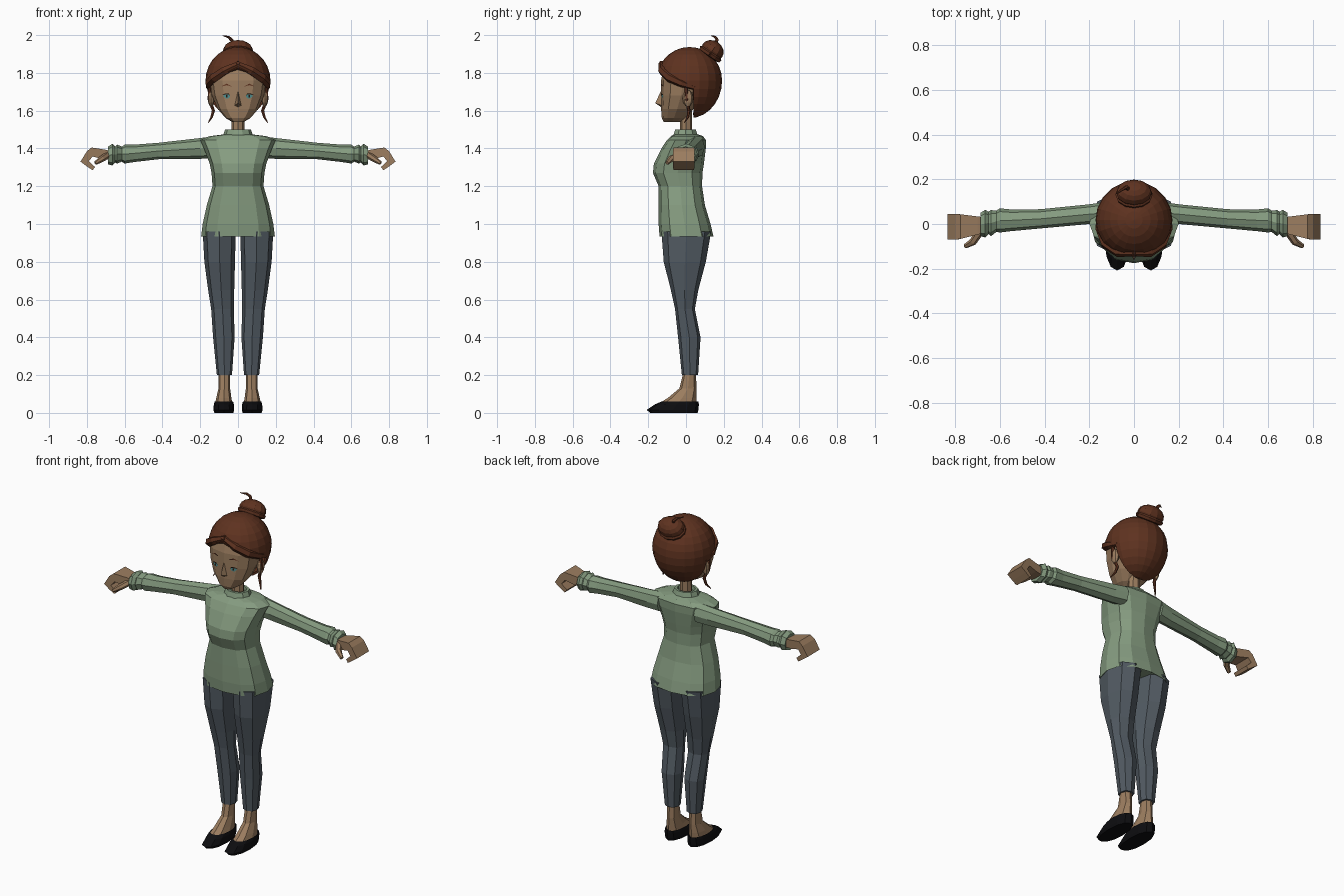
import bpy, bmesh, math
from mathutils import Vector, Matrix
from mathutils.bvhtree import BVHTree

cube = bpy.data.objects.get("Cube")
if cube:
    bpy.data.objects.remove(cube, do_unlink=True)


def material(name, r, g, b):
    m = bpy.data.materials.new(name)
    m.use_nodes = True
    m.diffuse_color = (r, g, b, 1)
    bsdf = next(n for n in m.node_tree.nodes if n.type == 'BSDF_PRINCIPLED')
    bsdf.inputs["Base Color"].default_value = (r, g, b, 1)
    bsdf.inputs["Roughness"].default_value = 0.9
    return m


SKIN = material("skin", 0.33, 0.205, 0.115)
HAIR = material("brown hair", 0.112, 0.032, 0.014)
KNIT = material("sage knit", 0.235, 0.33, 0.215)
DENIM = material("slate trousers", 0.085, 0.105, 0.125)
BLACK = material("black shoe", 0.004, 0.004, 0.005)
TEAL = material("teal eye", 0.08, 0.27, 0.27)
DARK = material("dark lash", 0.02, 0.008, 0.005)


def finish(name, bm, mat, normals=True):
    if normals:
        bmesh.ops.recalc_face_normals(bm, faces=bm.faces)
    me = bpy.data.meshes.new(name)
    bm.to_mesh(me)
    bm.free()
    me.materials.append(mat)
    ob = bpy.data.objects.new(name, me)
    bpy.context.collection.objects.link(ob)
    return ob


def loft(name, rings, mat, n=8, p=2.0, axis='z', side=1):
    """Skin rings (t, a0, a1, b0, b1): t along the axis, a and b are extents across it."""
    bm = bmesh.new()
    loops = []
    for t, a0, a1, b0, b1 in rings:
        loop = []
        for i in range(n):
            c, s = math.cos(2 * math.pi * i / n), math.sin(2 * math.pi * i / n)
            c = math.copysign(abs(c) ** (2 / p), c) if abs(c) > 1e-6 else 0
            s = math.copysign(abs(s) ** (2 / p), s) if abs(s) > 1e-6 else 0
            a = (a0 + a1) / 2 + c * (a1 - a0) / 2
            b = (b0 + b1) / 2 + s * (b1 - b0) / 2
            co = (a * side, b, t) if axis == 'z' else (t * side, a, b)
            loop.append(bm.verts.new(co))
        loops.append(loop)
    for lo, hi in zip(loops, loops[1:]):
        for i in range(n):
            j = (i + 1) % n
            bm.faces.new((lo[i], lo[j], hi[j], hi[i]))
    bm.faces.new(loops[0])
    bm.faces.new(loops[-1])
    return finish(name, bm, mat)


def sym(rings):
    """Turn (z, half width, y0, y1) into loft rings."""
    return [(z, -h, h, y0, y1) for z, h, y0, y1 in rings]


def ball(name, centre, radii, mat, tilt=0.0, u=12, v=8):
    bm = bmesh.new()
    bmesh.ops.create_uvsphere(bm, u_segments=u, v_segments=v, radius=1)
    m = Matrix.Translation(centre) @ Matrix.Rotation(tilt, 4, 'X') @ Matrix.Diagonal((*radii, 1))
    bmesh.ops.transform(bm, matrix=m, verts=bm.verts)
    return finish(name, bm, mat)


def tube(name, path, radius, taper, mat):
    cu = bpy.data.curves.new(name, 'CURVE')
    cu.dimensions = '3D'
    cu.bevel_depth = radius
    cu.bevel_resolution = 1
    cu.use_fill_caps = True
    sp = cu.splines.new('POLY')
    sp.points.add(len(path) - 1)
    for pt, co, r in zip(sp.points, path, taper):
        pt.co = (*co, 1)
        pt.radius = r
    ob = bpy.data.objects.new(name, cu)
    bpy.context.collection.objects.link(ob)
    cu.materials.append(mat)
    bpy.ops.object.select_all(action='DESELECT')
    ob.select_set(True)
    bpy.context.view_layer.objects.active = ob
    bpy.ops.object.convert(target='MESH')
    for poly in bpy.context.object.data.polygons:
        poly.use_smooth = False


# Sweater body and standing collar
loft("sweater_body", sym([
    (0.955, 0.17, -0.12, 0.12), (0.935, 0.195, -0.14, 0.145), (1.0, 0.187, -0.145, 0.13),
    (1.1, 0.165, -0.145, 0.1), (1.2, 0.135, -0.145, 0.085), (1.27, 0.14, -0.175, 0.087),
    (1.32, 0.15, -0.17, 0.095), (1.4, 0.18, -0.13, 0.105), (1.445, 0.2, -0.1, 0.105),
    (1.465, 0.15, -0.08, 0.09), (1.475, 0.07, -0.06, 0.06)]), KNIT, n=12, p=2.5)
loft("collar", sym([(1.455, 0.085, -0.075, 0.07), (1.5, 0.068, -0.06, 0.055),
                    (1.5, 0.052, -0.046, 0.042), (1.478, 0.05, -0.044, 0.04)]), KNIT, n=10)

# Neck and head
loft("neck", sym([(1.45, 0.036, -0.032, 0.032), (1.6, 0.034, -0.03, 0.032)]), SKIN)
head = loft("head", sym([
    (1.54, 0.03, -0.118, -0.03), (1.56, 0.065, -0.128, 0.0), (1.61, 0.108, -0.132, 0.04),
    (1.68, 0.138, -0.132, 0.08), (1.76, 0.15, -0.132, 0.1), (1.84, 0.125, -0.115, 0.11),
    (1.9, 0.07, -0.06, 0.08)]), SKIN, n=12, p=2.3)

# Nose wedge
bm = bmesh.new()
top, tip, base, lt, rt = [bm.verts.new(c) for c in (
    (0, -0.125, 1.72), (0, -0.163, 1.64), (0, -0.125, 1.615), (0.022, -0.12, 1.625), (-0.022, -0.12, 1.625))]
for f in ((top, tip, lt), (top, rt, tip), (tip, base, lt), (tip, rt, base), (top, lt, base), (top, base, rt)):
    bm.faces.new(f)
finish("nose", bm, SKIN)

# Face details are thin sheets laid on the front of the head
tree = BVHTree.FromPolygons([v.co for v in head.data.vertices],
                            [tuple(p.vertices) for p in head.data.polygons])


def decal(name, pts, mat, lift, side):
    bm = bmesh.new()
    vs = []
    for x, z in pts:
        hit = tree.ray_cast(Vector((x * side, -1, z)), Vector((0, 1, 0)))[0]
        vs.append(bm.verts.new((x * side, hit.y - lift, z)))
    f = bm.faces.new(vs)
    f.normal_update()
    if f.normal.y > 0:
        f.normal_flip()
    finish(name, bm, mat, normals=False)


for side, label in ((1, "left"), (-1, "right")):
    decal(label + "_eye", [(0.04, 1.675), (0.05, 1.665), (0.066, 1.665), (0.08, 1.678),
                           (0.068, 1.686), (0.05, 1.686)], TEAL, 0.005, side)
    decal(label + "_pupil", [(0.055, 1.67), (0.063, 1.67), (0.063, 1.683), (0.055, 1.683)],
          DARK, 0.007, side)
    decal(label + "_lash", [(0.038, 1.677), (0.05, 1.685), (0.068, 1.685), (0.086, 1.682),
                            (0.068, 1.691), (0.05, 1.691)], DARK, 0.008, side)
    decal(label + "_brow", [(0.03, 1.727), (0.06, 1.735), (0.09, 1.727), (0.06, 1.743)],
          HAIR, 0.007, side)
    ball(label + "_ear", (0.142 * side, 0.01, 1.665), (0.018, 0.028, 0.045), SKIN, u=8, v=6)

# Hair shell: egg shape with the face opening cut away along the hairline
A, B, Y0 = 0.4, 0.24, 0.04
bm = bmesh.new()
bmesh.ops.create_uvsphere(bm, u_segments=20, v_segments=14, radius=1)
for v in bm.verts:
    v.co = (v.co.x * 0.172, 0.018 + v.co.y * 0.173, 1.76 + v.co.z * (0.177 if v.co.z > 0 else 0.2))
for co, no in (((0, -0.155, 1.83), (A, B, 1)), ((0, -0.155, 1.83), (-A, B, 1)), ((0, Y0, 0), (0, 1, 0))):
    bmesh.ops.bisect_plane(bm, geom=bm.verts[:] + bm.edges[:] + bm.faces[:], plane_co=co, plane_no=no)
opening = []
for f in bm.faces:
    c = f.calc_center_median()
    if c.y < Y0 and c.z < 1.83 - A * abs(c.x) - B * (c.y + 0.155):
        opening.append(f)
bmesh.ops.delete(bm, geom=opening, context='FACES')
hair = finish("hair", bm, HAIR)
shell = hair.modifiers.new("thickness", 'SOLIDIFY')
shell.thickness = 0.012
shell.offset = -1

# Fringe rolls and loose strands
for side, label in ((1, "left"), (-1, "right")):
    tube(label + "_fringe", [(x * side, y, z) for x, y, z in (
        (-0.01, -0.13, 1.85), (0.07, -0.124, 1.812), (0.125, -0.085, 1.775),
        (0.153, -0.02, 1.745), (0.155, 0.05, 1.72))], 0.022, (0.7, 1.1, 1.2, 1, 0.5), HAIR)
    tube(label + "_strand", [(x * side, y, z) for x, y, z in (
        (0.148, 0.0, 1.73), (0.152, 0.005, 1.66), (0.13, 0.015, 1.6),
        (0.14, 0.01, 1.565), (0.158, -0.01, 1.535))], 0.01, (1, 1, 0.9, 0.7, 0.2), HAIR)

# Bun with a wrapped strand and a wisp
tilt = -0.6
ball("bun", (0, 0.14, 1.918), (0.08, 0.062, 0.053), HAIR, tilt)
rot = Matrix.Rotation(tilt, 3, 'X')
wrap = [Vector((0, 0.136, 1.91)) + rot @ Vector((0.068 * math.cos(a), 0.052 * math.sin(a), -0.012))
        for a in [i * math.pi / 6 for i in range(13)]]
tube("bun_wrap", wrap, 0.016, [1] * 13, HAIR)
tube("bun_wisp", [(-0.02, 0.15, 1.95), (-0.035, 0.165, 1.975), (-0.05, 0.155, 1.99), (-0.08, 0.135, 1.997)],
     0.011, (1, 0.8, 0.6, 0.2), HAIR)

# Arms and legs
HAND = [(0.67, 1.385), (0.70, 1.393), (0.775, 1.405), (0.80, 1.385), (0.834, 1.33), (0.80, 1.305),
        (0.77, 1.285), (0.757, 1.302), (0.79, 1.332), (0.77, 1.357), (0.72, 1.345), (0.67, 1.34)]
for side, label in ((1, "left"), (-1, "right")):
    # Sleeve with a gathered cuff
    loft(label + "_sleeve", [
        (0.12, 0.0, 0.1, 1.35, 1.465), (0.2, 0.0, 0.088, 1.345, 1.455), (0.42, -0.02, 0.066, 1.343, 1.43),
        (0.55, -0.032, 0.065, 1.328, 1.42), (0.6, -0.038, 0.07, 1.32, 1.42), (0.615, -0.035, 0.06, 1.33, 1.41),
        (0.64, -0.055, 0.062, 1.32, 1.42), (0.65, -0.045, 0.055, 1.325, 1.41), (0.665, -0.06, 0.063, 1.31, 1.425),
        (0.687, -0.055, 0.05, 1.315, 1.41), (0.68, -0.035, 0.03, 1.335, 1.39)],
         KNIT, n=8, p=2.2, axis='x', side=side)
    # Hand with fingers curled under
    bm = bmesh.new()
    rows = []
    for y_wrist, y_end in ((-0.04, -0.07), (0.03, 0.045)):
        row = []
        for x, z in HAND:
            k = min(1, (x - 0.67) / 0.12)
            row.append(bm.verts.new((x * side, y_wrist + (y_end - y_wrist) * k, z)))
        rows.append(row)
        bm.faces.new(row)
    for i in range(len(HAND)):
        j = (i + 1) % len(HAND)
        bm.faces.new((rows[0][i], rows[0][j], rows[1][j], rows[1][i]))
    finish(label + "_hand", bm, SKIN)
    tube(label + "_thumb", [(x * side, y, z) for x, y, z in (
        (0.69, -0.035, 1.365), (0.72, -0.08, 1.345), (0.755, -0.1, 1.322))], 0.017, (1.1, 1, 0.6), SKIN)
    # Trouser leg
    loft(label + "_trouser_leg", [
        (0.2, 0.032, 0.112, -0.022, 0.064), (0.4, 0.018, 0.132, -0.042, 0.077), (0.55, 0.022, 0.142, -0.058, 0.047),
        (0.65, 0.02, 0.158, -0.08, 0.065), (0.8, 0.016, 0.178, -0.118, 0.105), (0.96, 0.012, 0.187, -0.13, 0.133)],
         DENIM, n=8, p=2.4, side=side)
    # Bare foot and slip-on shoe
    loft(label + "_foot", [
        (0.02, 0.035, 0.115, -0.17, 0.05), (0.052, 0.03, 0.12, -0.14, 0.056), (0.08, 0.035, 0.115, -0.095, 0.056),
        (0.13, 0.042, 0.103, -0.035, 0.056), (0.22, 0.042, 0.103, -0.012, 0.052)], SKIN, n=8, p=2.2, side=side)
    shoe = loft(label + "_shoe", [
        (0.0, 0.025, 0.125, -0.19, 0.062), (0.016, 0.02, 0.13, -0.208, 0.066),
        (0.045, 0.022, 0.128, -0.165, 0.068), (0.06, 0.026, 0.124, -0.13, 0.066),
        (0.05, 0.034, 0.116, -0.125, 0.055)], BLACK, n=12, p=2.2, side=side)
